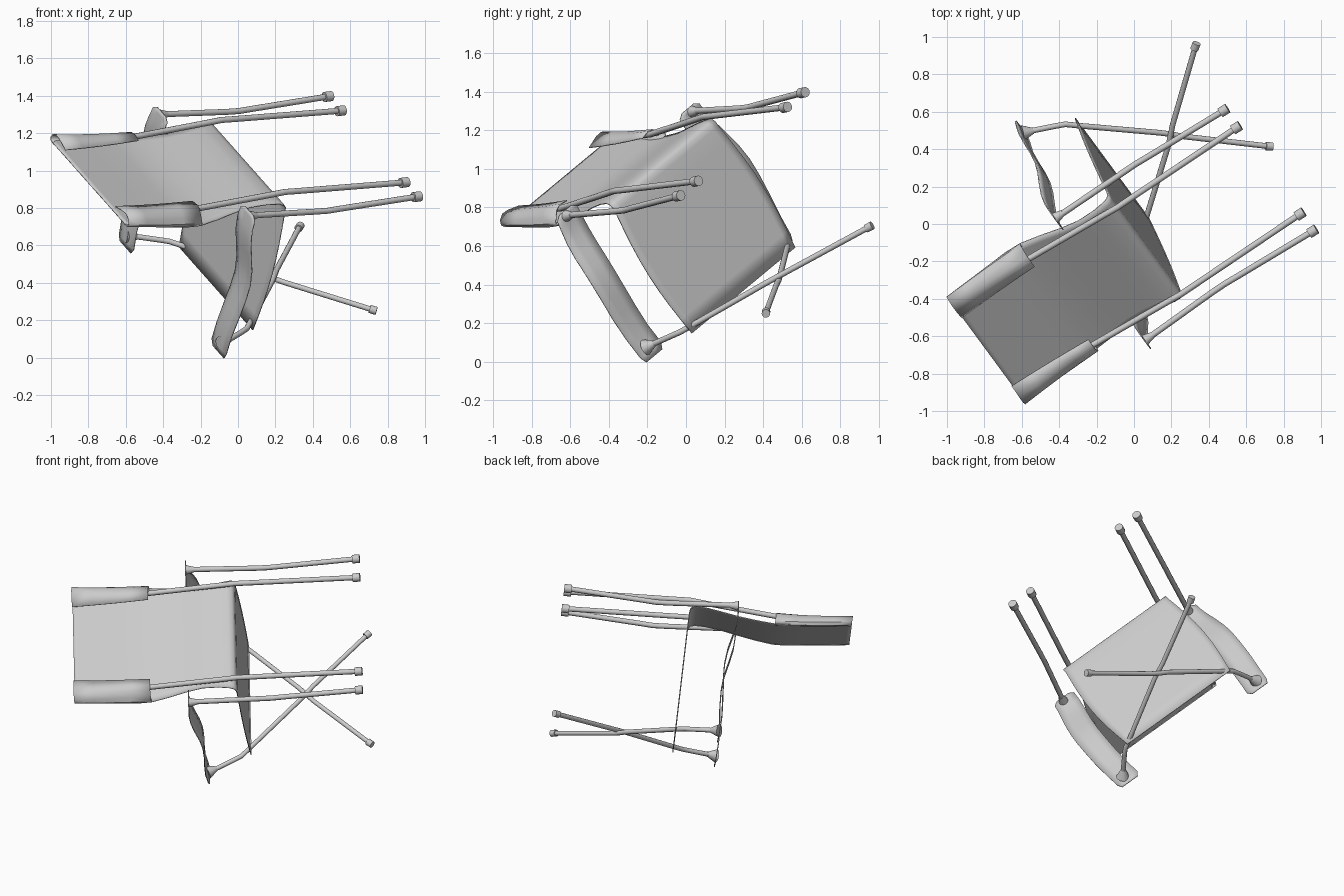
import bpy, math
from mathutils import Vector

if "Cube" in bpy.data.objects:
    bpy.data.objects.remove(bpy.data.objects["Cube"])

# Local chair frame: W sideways, S toward the seat front, U up the backrest
W = Vector((-.493, .67, .556)).normalized()
S = Vector((-.21, .51, -.83))
S = (S - W * S.dot(W)).normalized()
U = W.cross(S)
O = Vector((.054, -.132, 1.040))


def T(w, s, u):
    return O + W * w + S * s + U * u


def lerp(a, b, t):
    return a + (b - a) * t


def sheet(name, rows, thick=.006):
    """Smooth thin panel through a grid of local points."""
    n = len(rows[0])
    verts = [T(*p) for r in rows for p in r]
    faces = [(i * n + j, i * n + j + 1, (i + 1) * n + j + 1, (i + 1) * n + j)
             for i in range(len(rows) - 1) for j in range(n - 1)]
    me = bpy.data.meshes.new(name)
    me.from_pydata(verts, [], faces)
    ob = bpy.data.objects.new(name, me)
    bpy.context.collection.objects.link(ob)
    mod = ob.modifiers.new("thickness", 'SOLIDIFY')
    mod.thickness, mod.offset = thick, 0
    bpy.ops.object.select_all(action='DESELECT')
    ob.select_set(True)
    bpy.context.view_layer.objects.active = ob
    bpy.ops.object.shade_smooth_by_angle(angle=math.radians(50))
    return ob


def tube(name, pts, r=.0165):
    cu = bpy.data.curves.new(name, 'CURVE')
    cu.dimensions = '3D'
    cu.bevel_depth, cu.bevel_resolution, cu.use_fill_caps = r, 3, True
    sp = cu.splines.new('POLY')
    sp.points.add(len(pts) - 1)
    for p, q in zip(sp.points, pts):
        p.co = (*T(*q), 1)
    ob = bpy.data.objects.new(name, cu)
    bpy.context.collection.objects.link(ob)


def cone(name, a, b, r1, r2):
    a, b = T(*a), T(*b)
    d = b - a
    bpy.ops.mesh.primitive_cone_add(vertices=16, radius1=r1, radius2=r2, depth=d.length,
                                    location=(a + b) / 2,
                                    rotation=d.to_track_quat('Z', 'Y').to_euler())
    bpy.context.object.name = name
    bpy.ops.object.shade_smooth_by_angle(angle=math.radians(40))


# Seat and backrest in one bent sheet: rows of half width, s, u
prof = []
for i in range(9):
    t = i / 8
    prof.append((.4 + .034 * math.sin(math.pi * t), lerp(.815, .05, t), lerp(-.008, -.012, t)))
prof += [(.4, .022, -.009), (.398, .006, .003), (.393, -.002, .03), (.38, .0, .1),
         (.37, .012, .2), (.378, .028, .3), (.4, .043, .42), (.418, .052, .53),
         (.422, .047, .62), (.417, .022, .82), (.412, 0, .985), (.387, -.003, 1.01)]
sheet("seat_and_back", [[(hw * k, s, u) for k in (-1, -.9, -.45, 0, .45, .9, 1)]
                        for hw, s, u in prof])

# Backrest edges folded flat over the tubes
low = [(.39, .053), (.42, .048), (.422, .034), (.4, .01), (.37, -.02), (.34, -.028), (.292, -.02)]
top = [(.385, 0), (.414, -.005), (.422, -.02), (.412, -.042), (.382, -.06), (.345, -.058), (.272, -.037)]
for sg, side in ((1, "left"), (-1, "right")):
    rows = [[(sg * lerp(a[0], b[0], t), lerp(a[1], b[1], t) + .005 * math.sin(math.pi * t),
              lerp(.53, 1.01, t)) for a, b in zip(low, top)] for t in (0, .25, .5, .75, 1)]
    sheet("back_roll_" + side, rows)

    # Armrest: inner w, outer w, s, u
    arm = [(.43, .52, -.05, .285), (.40, .55, -.03, .287), (.402, .558, .03, .293), (.41, .572, .1, .29),
           (.422, .586, .18, .275), (.434, .597, .27, .255), (.441, .603, .36, .246), (.442, .603, .46, .25),
           (.44, .6, .57, .261), (.435, .59, .7, .27), (.425, .58, .815, .266), (.445, .565, .85, .262)]
    sheet("armrest_" + side, [[(sg * lerp(a, b, k), s, u) for k in (0, .33, .67, 1)]
                              for a, b, s, u in arm])

    # Rear tubes: inner one runs up the backrest, outer one carries the armrest
    tube("back_leg_" + side, [(sg * .345, -.035, .97), (sg * .345, -.008, .53), (sg * .346, -.037, .06),
                              (sg * .346, -.043, -.02), (sg * .346, -.038, -.1), (sg * .345, 0, -.79)])
    tube("arm_leg_" + side, [(sg * .487, -.025, .28), (sg * .48, .012, -.15), (sg * .48, .017, -.23),
                             (sg * .48, .014, -.31), (sg * .482, 0, -.79)])
    for w in (.345, .482):
        cone("rear_foot_" + side, (sg * w, 0, -.765), (sg * w, 0, -.812), .027, .027)

    # Crossing front legs
    tube("front_leg_" + side, [(sg * .52, .785, .26), (sg * .445, .785, .1), (sg * .42, .785, .05),
                               (sg * .37, .785, .0), (sg * .05, .787 + sg * .008, -.325),
                               (0, .79 + sg * .01, -.37), (sg * -.05, .79 + sg * .008, -.413),
                               (sg * -.4, .787, -.765)], .015)
    cone("front_foot_" + side, (sg * -.387, .787, -.75), (sg * -.412, .787, -.779), .022, .022)

    # Flared sockets under the armrests
    cone("front_socket_" + side, (sg * .52, .785, .265), (sg * .494, .785, .21), .042, .016)
    cone("rear_socket_" + side, (sg * .487, -.022, .285), (sg * .487, -.02, .235), .03, .017)
